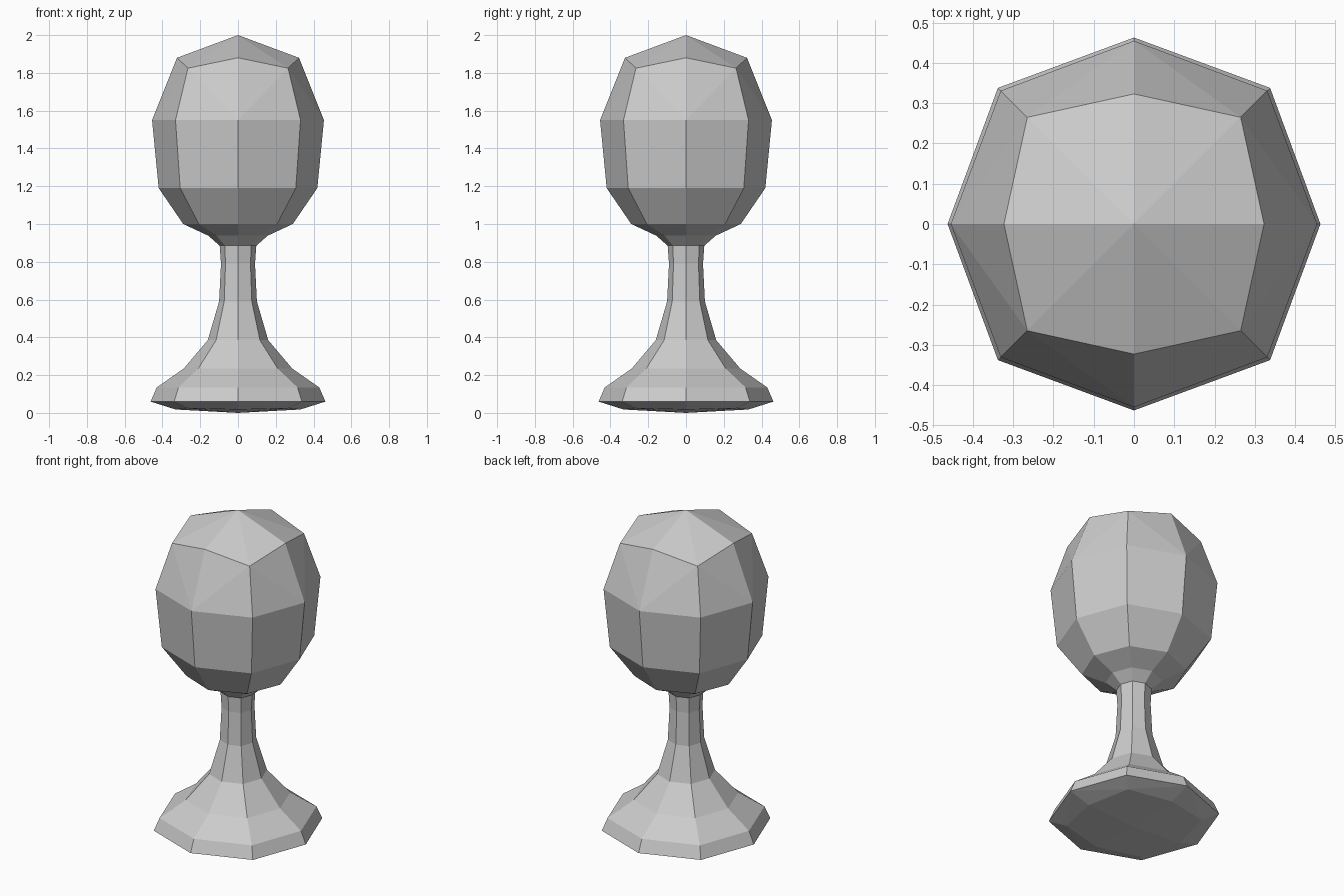
import bpy, bmesh
from math import cos, sin, pi

if "Cube" in bpy.data.objects:
    bpy.data.objects.remove(bpy.data.objects["Cube"])

# Rings from bottom to top: (axis radius, axis z, corner x = y offset, corner z)
rings = [
    (0.33, 0.018, 0.268, 0.025),                            # underside
    (0.463, 0.06, 0.338, 0.06), (0.43, 0.135, 0.315, 0.135),  # foot
    (0.287, 0.235, 0.21, 0.235), (0.16, 0.385, 0.116, 0.385),
    (0.10, 0.59, 0.073, 0.59), (0.09, 0.79, 0.066, 0.79),   # stem
    (0.097, 0.885, 0.07, 0.885),
    (0.157, 0.938, 0.113, 0.938), (0.29, 1.0, 0.207, 1.0),  # cup
    (0.42, 1.19, 0.306, 1.19), (0.455, 1.55, 0.331, 1.55),
    (0.323, 1.88, 0.265, 1.825),                            # domed top
]

bm = bmesh.new()


def add_ring(axis_r, axis_z, corner, corner_z):
    verts = []
    for i in range(8):
        r, z = (corner * 2 ** 0.5, corner_z) if i % 2 else (axis_r, axis_z)
        a = i * pi / 4
        verts.append(bm.verts.new((r * cos(a), r * sin(a), z)))
    return verts


loops = [add_ring(*r) for r in rings]

# Side walls; the bent top and bottom bands are split toward their corners
for k, (lo, hi) in enumerate(zip(loops, loops[1:])):
    for i in range(8):
        j = (i + 1) % 8
        a, b, c, d = lo[i], lo[j], hi[j], hi[i]
        if k in (0, len(loops) - 2):
            ac_split = (i % 2 == 0) == (k != 0)
            tris = [(a, b, c), (a, c, d)] if ac_split else [(a, b, d), (b, c, d)]
            for t in tris:
                bm.faces.new(t)
        else:
            bm.faces.new((a, b, c, d))

# Shallow pointed caps
for ring, z in ((loops[0], 0.0), (loops[-1], 2.0)):
    tip = bm.verts.new((0, 0, z))
    for i in range(8):
        bm.faces.new((ring[i], ring[(i + 1) % 8], tip))

bmesh.ops.recalc_face_normals(bm, faces=bm.faces)
mesh = bpy.data.meshes.new("goblet")
bm.to_mesh(mesh)
bm.free()
goblet = bpy.data.objects.new("goblet", mesh)
bpy.context.collection.objects.link(goblet)
